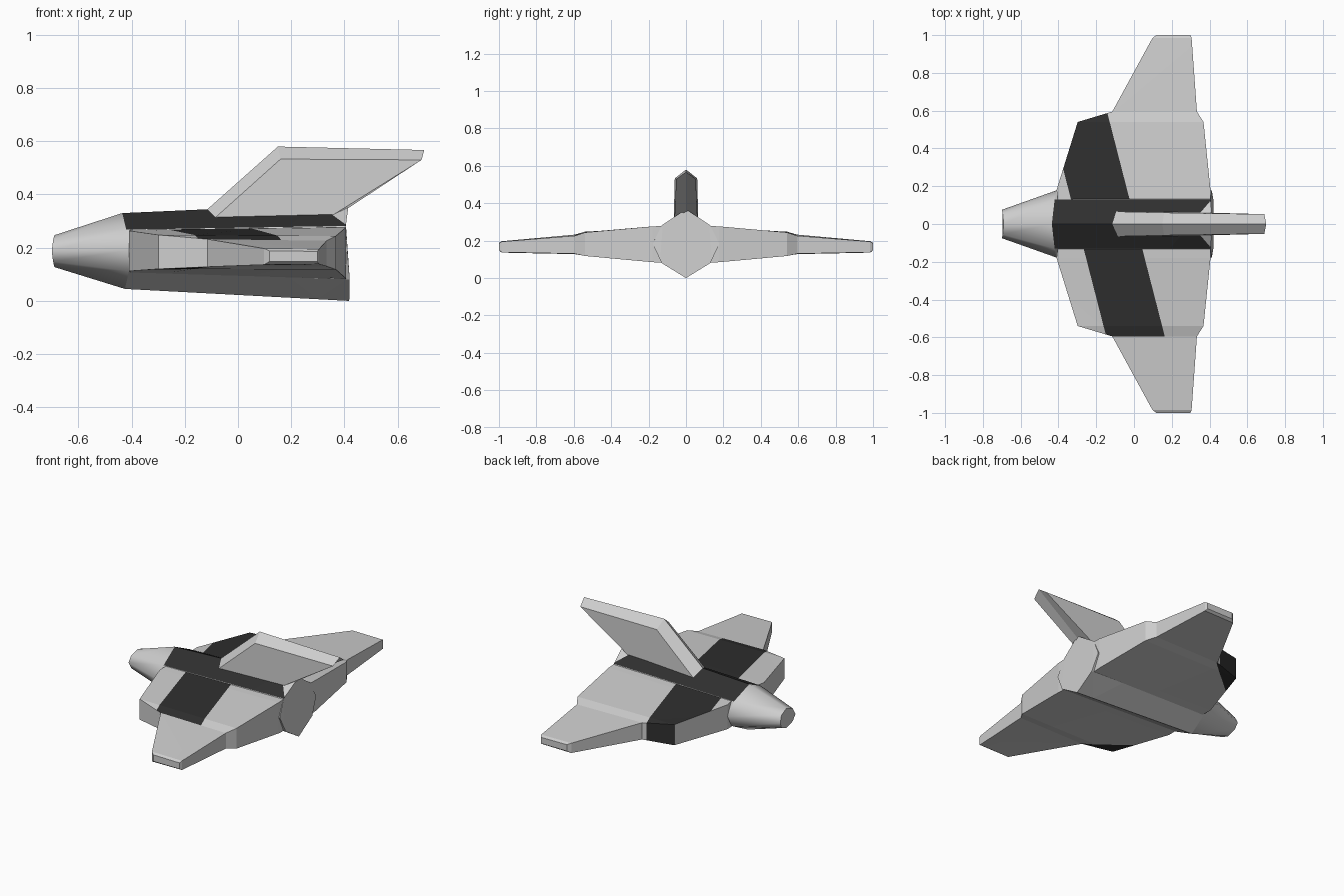
import bpy, bmesh
from mathutils import Vector

if "Cube" in bpy.data.objects:
    bpy.data.objects.remove(bpy.data.objects["Cube"])


def material(name, value):
    m = bpy.data.materials.new(name)
    m.diffuse_color = (value, value, value, 1)
    m.use_nodes = True
    m.node_tree.nodes["Principled BSDF"].inputs["Base Color"].default_value = m.diffuse_color
    return m


grey = material("light grey", 0.62)
black = material("black", 0.028)


def loft(rings):
    """Skin a series of equal-length rings and cap both ends."""
    bm = bmesh.new()
    rows = [[bm.verts.new(p) for p in r] for r in rings]
    n = len(rows[0])
    for a, b in zip(rows, rows[1:]):
        for i in range(n):
            j = (i + 1) % n
            bm.faces.new((a[i], a[j], b[j], b[i]))
    bm.faces.new(rows[0])
    bm.faces.new(rows[-1])
    bmesh.ops.recalc_face_normals(bm, faces=bm.faces[:])
    return bm


def cut(bm, co, no):
    geom = bm.verts[:] + bm.edges[:] + bm.faces[:]
    bmesh.ops.bisect_plane(bm, geom=geom, plane_co=co, plane_no=no, dist=1e-5)


def finish(bm, name, is_black=None):
    bm.normal_update()
    if is_black:
        for f in bm.faces:
            f.material_index = int(is_black(f.calc_center_median(), f.normal))
    me = bpy.data.meshes.new(name)
    bm.to_mesh(me)
    bm.free()
    me.materials.append(grey)
    me.materials.append(black)
    ob = bpy.data.objects.new(name, me)
    bpy.context.collection.objects.link(ob)
    return ob


def section(half):
    """Full ring from one half (top point first, bottom point last)."""
    return half + [(x, -y, z) for x, y, z in half[-2:0:-1]]


# Eight-sided fuselage sections
front = section([(-0.435, 0, 0.33), (-0.42, 0.13, 0.268), (-0.41, 0.178, 0.19),
                 (-0.41, 0.13, 0.112), (-0.425, 0, 0.045)])
rear = section([(0.417, 0, 0.368), (0.405, 0.13, 0.282), (0.412, 0.178, 0.182),
                (0.42, 0.13, 0.08), (0.418, 0, 0.0)])
tip = section([(-0.69, 0, 0.247), (-0.695, 0.055, 0.228), (-0.70, 0.075, 0.188),
               (-0.695, 0.055, 0.148), (-0.69, 0, 0.127)])

# Fuselage with black back, ending diagonally at the tail
bm = loft([front, rear])
for s in (1, -1):
    cut(bm, (0.3, 0, 0), (1, -0.857 * s, 0))
finish(bm, "fuselage",
       lambda c, n: n.z > 0.6 and c.x - 0.857 * abs(c.y) < 0.3)

# Smooth nose cone
nose = finish(loft([tip, front]), "nose_cone")
for p in nose.data.polygons:
    p.use_smooth = len(p.vertices) == 4

# Wings: y, front x, front bottom/top z, back x, back bottom/top z
stations = [(0.10, -0.40, 0.105, 0.268, 0.405, 0.080, 0.280),
            (0.18, -0.41, 0.112, 0.264, 0.405, 0.085, 0.276),
            (0.54, -0.298, 0.120, 0.248, 0.368, 0.118, 0.244),
            (0.595, -0.115, 0.128, 0.232, 0.333, 0.130, 0.226),
            (0.985, 0.098, 0.136, 0.197, 0.305, 0.138, 0.195),
            (1.0, 0.118, 0.148, 0.188, 0.298, 0.148, 0.186)]


def wing_ring(s, side):
    y, fx, fb, ft, bx, bb, bt = s
    return [(fx, y * side, ft), (bx, y * side, bt), (bx, y * side, bb), (fx, y * side, fb)]


bm = loft([wing_ring(s, -1) for s in stations[::-1]] + [wing_ring(s, 1) for s in stations])
for x in (-0.30, 0.01):                       # slanted stripe edges
    cut(bm, (x, 0, 0), (1, 0.257, 0))
for s in (1, -1):                             # dark corners underneath
    cut(bm, (0, 0.684 * s, 0), (-0.84, s, 0))


def wing_black(c, n):
    if abs(c.y) > 0.595:
        return False
    if n.z < -0.5:
        return abs(c.y) - 0.84 * c.x > 0.684
    return (n.z > 0.5 or n.y > 0.8) and -0.30 < c.x + 0.257 * c.y < 0.01


finish(bm, "wings", wing_black)


# Swept tail fin with a ridged edge
def fin_side(s):
    return [(-0.10, 0.066 * s, 0.30), (0.16, 0.06 * s, 0.533),
            (0.69, 0.052 * s, 0.53), (0.32, 0.062 * s, 0.30)]


fin_mid = [(-0.165, 0, 0.30), (0.15, 0, 0.58), (0.70, 0, 0.567), (0.34, 0, 0.30)]
finish(loft([fin_side(-1), fin_mid, fin_side(1)]), "tail_fin")
